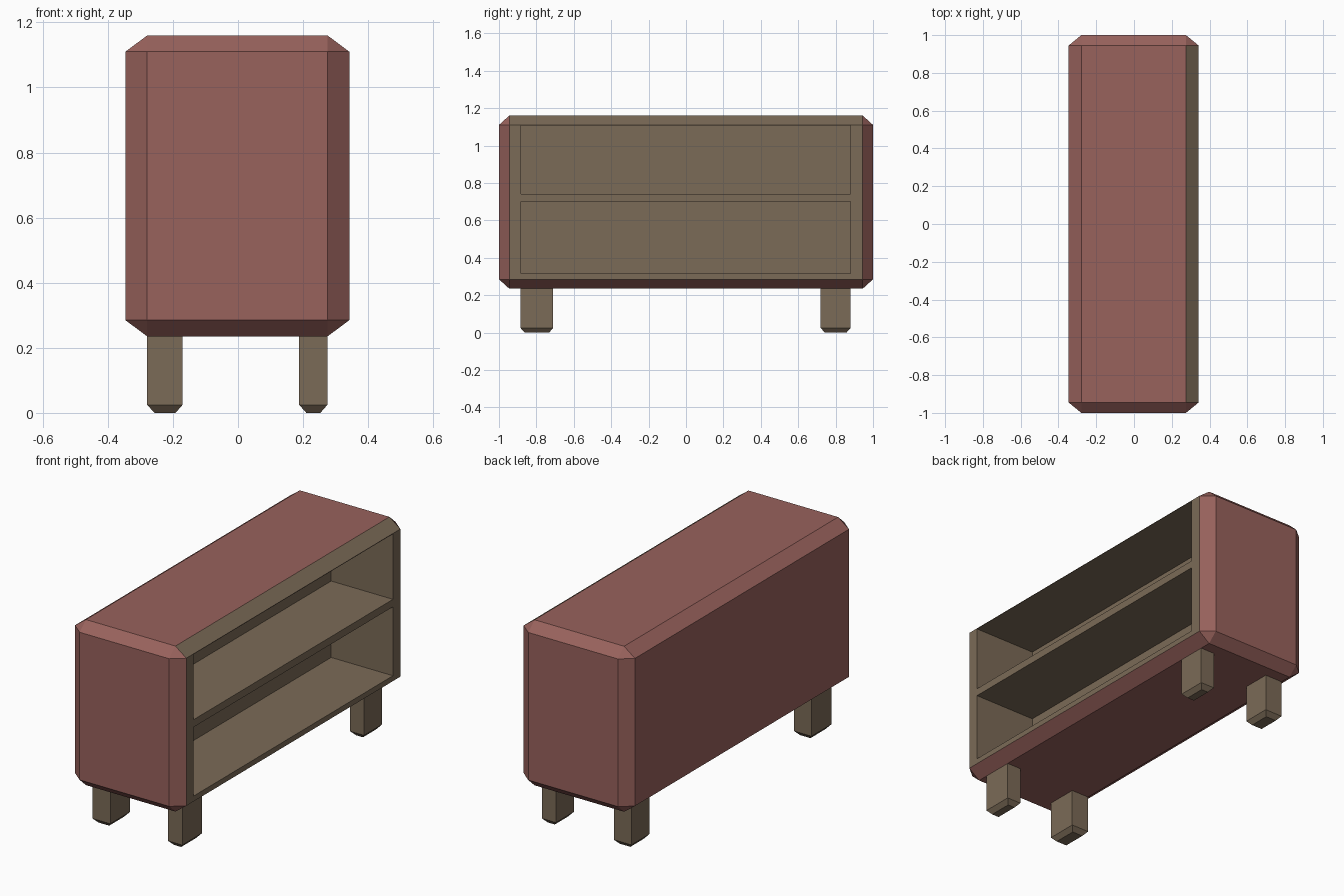
import bpy, bmesh
from mathutils import Vector

if "Cube" in bpy.data.objects:
    bpy.data.objects.remove(bpy.data.objects["Cube"])


def material(name, rgb):
    m = bpy.data.materials.new(name)
    m.diffuse_color = (*rgb, 1)
    m.use_nodes = True
    m.node_tree.nodes["Principled BSDF"].inputs["Base Color"].default_value = m.diffuse_color
    return m


RED = material("dusty red", (0.315, 0.122, 0.108))
OLIVE = material("olive brown", (0.198, 0.145, 0.095))


def hull(name, points, mats):
    """Convex flat-faced solid from corner points."""
    bm = bmesh.new()
    for p in points:
        bm.verts.new(p)
    bmesh.ops.convex_hull(bm, input=bm.verts[:])
    bmesh.ops.dissolve_limit(bm, angle_limit=0.02, verts=bm.verts[:], edges=bm.edges[:])
    bmesh.ops.recalc_face_normals(bm, faces=bm.faces[:])
    me = bpy.data.meshes.new(name)
    bm.to_mesh(me)
    bm.free()
    for m in mats:
        me.materials.append(m)
    ob = bpy.data.objects.new(name, me)
    bpy.context.collection.objects.link(ob)
    return ob


def box_points(xs, ys, zs):
    return [(x, y, z) for x in xs for y in ys for z in zs]


# Cabinet body: box with every edge chamfered
X, Y, Z = (-0.346, 0.342), (-1, 1), (0.235, 1.16)
xi, yi, zi = (-0.279, 0.275), (-0.945, 0.945), (0.285, 1.11)
body = hull("cabinet_body",
            box_points(X, yi, zi) + box_points(xi, Y, zi) + box_points(xi, yi, Z),
            [RED, OLIVE])

# Two open shelf compartments cut into the right side
for z0, z1 in ((0.315, 0.70), (0.742, 1.107)):
    cutter = hull("compartment_cutter",
                  box_points((-0.04, 0.6), (-0.883, 0.88), (z0, z1)), [RED, OLIVE])
    cutter.hide_render = True
    mod = body.modifiers.new("compartment", 'BOOLEAN')
    mod.operation = 'DIFFERENCE'
    mod.solver = 'EXACT'
    mod.object = cutter
    bpy.context.view_layer.objects.active = body
    bpy.ops.object.modifier_apply(modifier=mod.name)
    bpy.data.objects.remove(cutter)

# Open side, its upper chamfer and the compartments are olive, the shell is red
for f in body.data.polygons:
    c, n = f.center, f.normal
    inside = c.x > -0.1 and abs(c.y) < 0.9 and 0.3 < c.z < 1.109
    front = n.x > 0.9
    upper_chamfer = n.x > 0.3 and n.z > 0.3 and abs(n.y) < 0.1
    f.material_index = 1 if inside or front or upper_chamfer else 0

# Four legs with chamfered feet
for xn, (x0, x1) in (("left", (-0.279, -0.17)), ("right", (0.188, 0.275))):
    for yn, (y0, y1) in (("front", (-0.885, -0.71)), ("back", (0.72, 0.88))):
        d = 0.022
        hull(f"{yn}_{xn}_leg",
             box_points((x0, x1), (y0, y1), (0.025, 0.236))
             + box_points((x0 + d, x1 - d), (y0 + d, y1 - d), (0,)), [OLIVE])
